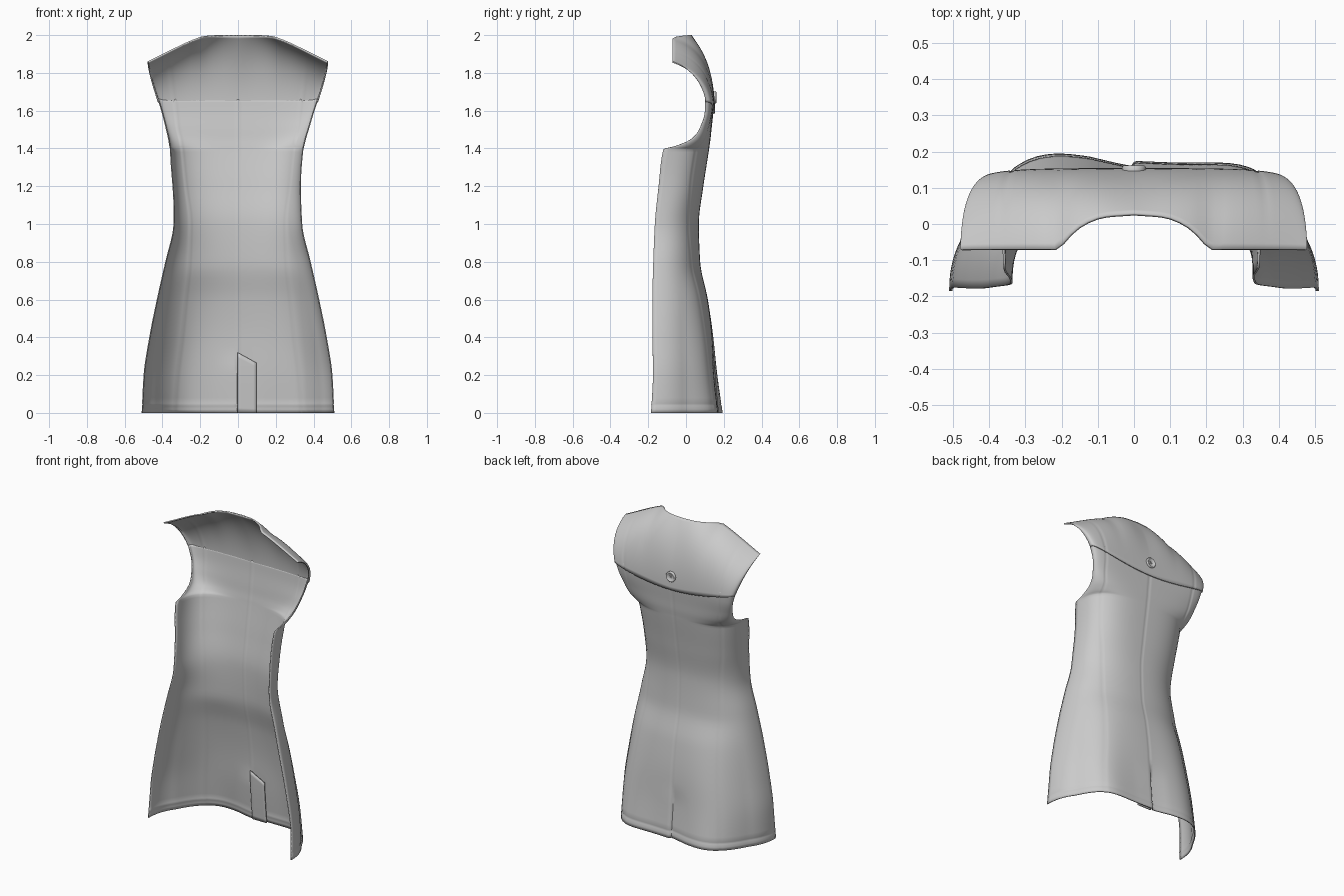
import bpy, bmesh, math
from mathutils import Vector

cube = bpy.data.objects.get("Cube")
if cube:
    bpy.data.objects.remove(cube, do_unlink=True)


def material(name, value):
    mat = bpy.data.materials.new(name)
    mat.use_nodes = True
    colour = (value, value, value, 1)
    mat.diffuse_color = colour
    mat.node_tree.nodes["Principled BSDF"].inputs["Base Color"].default_value = colour
    return mat


CLOTH = material("grey cloth", 0.6)


def curve(keys, values, t):
    """Monotone cubic interpolation through the given stations."""
    t = min(max(t, keys[0]), keys[-1])
    i = 0
    while i < len(keys) - 2 and t > keys[i + 1]:
        i += 1
    slope = [(values[k + 1] - values[k]) / (keys[k + 1] - keys[k]) for k in range(len(keys) - 1)]

    def tangent(k):
        if k == 0:
            return slope[0]
        if k == len(slope):
            return slope[-1]
        a, b = slope[k - 1], slope[k]
        return 2 * a * b / (a + b) if a * b > 0 else 0

    h = keys[i + 1] - keys[i]
    s = (t - keys[i]) / h
    a, b = tangent(i) * h, tangent(i + 1) * h
    d = values[i + 1] - values[i]
    return values[i] + a * s + (3 * d - 2 * a - b) * s ** 2 + (a + b - 2 * d) * s ** 3


def smooth(obj):
    bpy.ops.object.select_all(action="DESELECT")
    obj.select_set(True)
    bpy.context.view_layer.objects.active = obj
    bpy.ops.object.shade_smooth_by_angle(angle=math.radians(60))


def finish(name, bm):
    mesh = bpy.data.meshes.new(name)
    bm.to_mesh(mesh)
    bm.free()
    obj = bpy.data.objects.new(name, mesh)
    bpy.context.collection.objects.link(obj)
    mesh.materials.append(CLOTH)
    return obj


def sheet(name, rows, thickness=0.006):
    """Skin a grid of points and give the cloth its thickness."""
    bm = bmesh.new()
    grid = [[bm.verts.new(p) for p in row] for row in rows]
    for low, high in zip(grid, grid[1:]):
        for j in range(len(low) - 1):
            bm.faces.new((high[j], high[j + 1], low[j + 1], low[j]))
    obj = finish(name, bm)
    solid = obj.modifiers.new("cloth thickness", "SOLIDIFY")
    solid.thickness = thickness
    solid.offset = -1
    smooth(obj)


# Body stations: height, half width, centre back y, open edge y, roundness, seam x
STATIONS = [
    (0, .51, .17, -.185, 2.2, .34),
    (.2, .50, .152, -.175, 2.2, .325),
    (.4, .47, .14, -.177, 2.2, .30),
    (.6, .43, .115, -.178, 2.3, .28),
    (.8, .385, .075, -.173, 2.4, .26),
    (1, .34, .068, -.165, 2.5, .255),
    (1.2, .333, .092, -.145, 2.8, .28),
    (1.395, .346, .122, -.12, 3, .30),
    (1.41, .35, .124, -.06, 3, .302),
    (1.45, .36, .13, .03, 3, .308),
    (1.5, .375, .135, .07, 3, .32),
    (1.6, .405, .146, .1, 3.6, .33),
    (1.66, .425, .15, .1, 4, .335)]
HEIGHTS, *PROFILES = zip(*STATIONS)
BACK, WRAP = 14, 16


def section(z, side):
    """Half cross-section from centre back round to the open edge."""
    width, back, edge, power, seam = (curve(HEIGHTS, p, z) for p in PROFILES)
    if side < 0:
        width += 0.018 * math.exp(-((z - 1.3) / 0.2) ** 2)
    start = math.asin((seam / width) ** (power / 2))
    xs = [seam * j / BACK for j in range(BACK)]
    xs[1:1] = [0.008]
    xs += [seam - 0.008, seam, seam + 0.008 * (width - seam) / 0.1]
    points = [(x, edge + (back - edge) * (1 - (x / width) ** power) ** (1 / power)) for x in xs]
    for j in range(2, WRAP + 1):
        a = start + (math.pi / 2 - start) * j / WRAP
        c = max(math.cos(a), 0)
        points.append((width * math.sin(a) ** (2 / power), edge + (back - edge) * c ** (2 / power)))
    # Skirt fullness, vent overlap and pressed seams
    low = max(0, 1 - z / 0.75)
    amount, skew = (0.06, 1.6) if side < 0 else (0.052, 2.5)
    vent = max(0, min(1, (0.33 - z) / 0.1))
    result = []
    for x, y in points:
        y += low * amount * math.sin(math.pi * min(1, x / (0.88 * width)) ** skew)
        y += vent * max(0, 1 - x / 0.12) * (0.004 if side > 0 else -0.01)
        if x == 0 or x == seam:
            y -= 0.0025
        result.append(Vector((side * x, y, z)))
    return result


def full_section(z):
    return section(z, -1)[:0:-1] + section(z, 1)


levels = [0, .02, .038, .044, .05]
levels += [0.05 + 1.33 * k / 44 for k in range(1, 45)]
levels += [1.395 + k * 0.005 for k in range(4)] + [1.42 + k * 0.015 for k in range(17)]

# Back body with a stitched hem
rows = []
for z in levels:
    row = full_section(z)
    if z == 0.044:
        for p in row:
            p.y -= 0.002
            p.x *= 0.997
    rows.append(row)
sheet("back_body", rows)

# Vent underlap with a slanted top
flap = []
for k in range(13):
    row = []
    for j in range(7):
        x = 0.1 * j / 6
        z = (0.32 - 0.055 * j / 6) * k / 12
        y = curve(HEIGHTS, PROFILES[1], z) - 0.016
        row.append(Vector((x - 0.002, y, z)))
    flap.append(row)
sheet("vent_underlap", flap)

# Yoke: columns bend from the dipped cross seam up to the neck and shoulders
ACROSS = (0, .18, .3, .42, .5, 1)
NECK = ((0, .08, .135, .185, .215, .48),
        (.03, .023, .003, -.037, -.07, -.07),
        (2, 2, 1.999, 1.994, 1.985, 1.86))
MIDDLE = (0, .5, 1)


def yoke_column(base):
    f = min(1, abs(base.x) / 0.425)
    side = -1 if base.x < 0 else 1
    x, y, z = (curve(ACROSS, v, f) for v in NECK)
    top = Vector((side * x, y, z))
    bend = Vector(((base.x + top.x) / 2 + side * 0.025 * f,
                   base.y - curve(MIDDLE, (.004, .01, .03), f),
                   curve(MIDDLE, (1.83, 1.92, 1.80), f)))
    # Turned lower edge dips at the centre and lies on the body
    base = base - Vector((0, 0.003, 0.06 * math.cos(f * math.pi / 2)))
    column = []
    for k in range(25):
        t = k / 24
        column.append(base * (1 - t) ** 2 + bend * (2 * t * (1 - t)) + top * t ** 2)
    return column


line = full_section(1.645)
for p in line:
    p.y += 0.0105 if p.x == 0 else 0.008
    p.x *= 1.008
sheet("shoulder_yoke", list(zip(*[yoke_column(p) for p in line])), 0.008)


# Button on the yoke: a turned profile with a raised rim and crossed thread
def turned(name, profile, centre, sides=32):
    bm = bmesh.new()
    rings = []
    for r, d in profile:
        rings.append([bm.verts.new((r * math.cos(math.tau * k / sides), d,
                                    r * math.sin(math.tau * k / sides))) for k in range(sides)])
    for a, b in zip(rings, rings[1:]):
        for k in range(sides):
            n = (k + 1) % sides
            bm.faces.new((a[k], a[n], b[n], b[k]))
    bm.faces.new(rings[-1])
    bmesh.ops.recalc_face_normals(bm, faces=bm.faces)
    obj = finish(name, bm)
    obj.location = centre
    smooth(obj)


SPOT = Vector((0, 0.15, 1.67))
turned("button", [(.032, -.004), (.033, .007), (.029, .011), (.024, .01), (.021, .006)], SPOT)
for angle in (45, 135):
    bpy.ops.mesh.primitive_cube_add(size=1, location=SPOT + Vector((0, 0.007, 0)))
    thread = bpy.context.object
    thread.name = "button_thread"
    thread.scale = (0.02, 0.006, 0.004)
    thread.rotation_euler.y = math.radians(angle)
    thread.data.materials.append(CLOTH)
